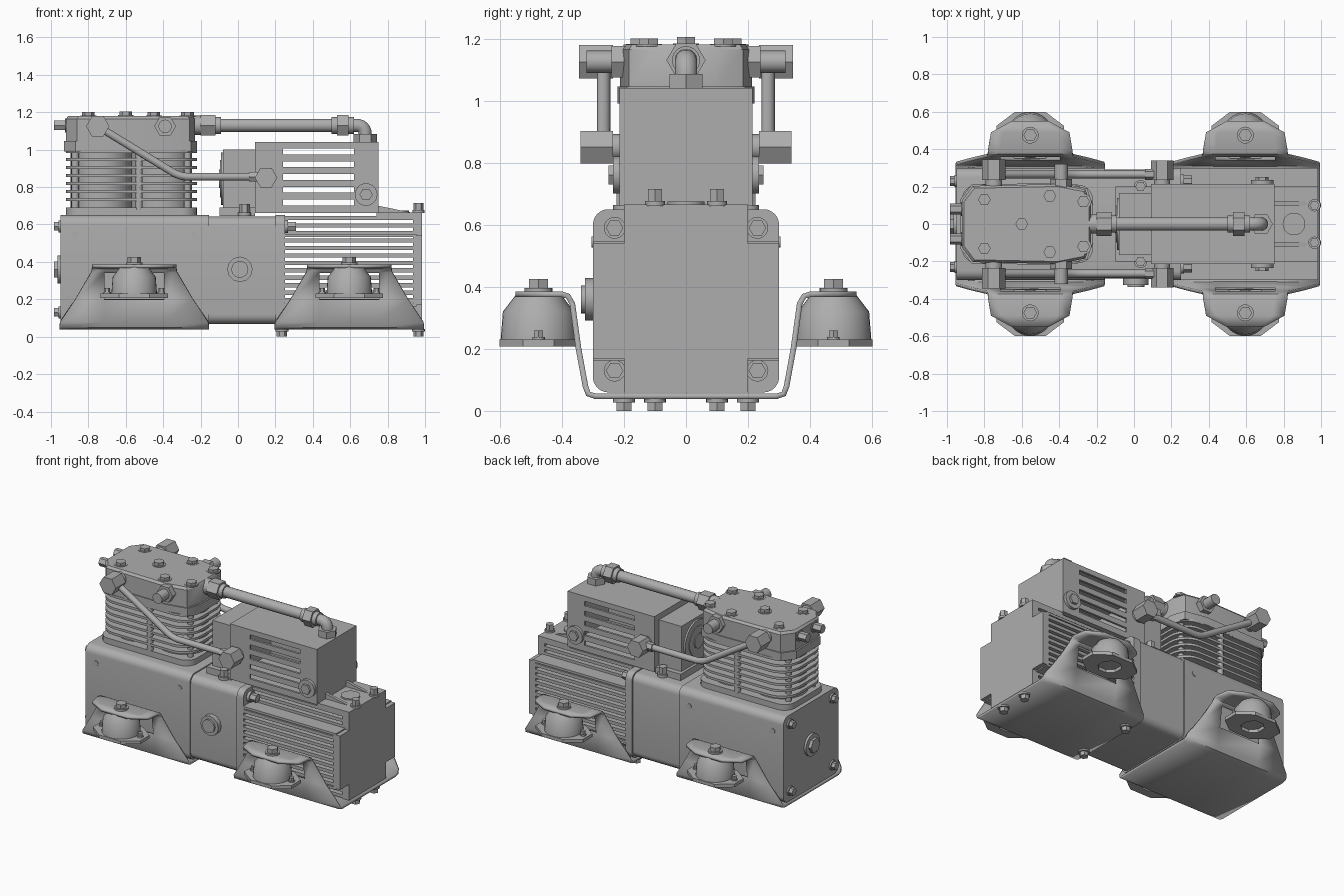
import bpy, bmesh, math
from mathutils import Vector

if "Cube" in bpy.data.objects:
    bpy.data.objects.remove(bpy.data.objects["Cube"])

GREY = (0.42, 0.42, 0.42, 1)
metal = bpy.data.materials.new("grey metal")
metal.use_nodes = True
metal.diffuse_color = GREY
metal.node_tree.nodes["Principled BSDF"].inputs["Base Color"].default_value = GREY
SIDES = (-1, 1)


def finish(name, mesh):
    mesh.materials.clear()
    mesh.materials.append(metal)
    ob = bpy.data.objects.new(name, mesh)
    bpy.context.scene.collection.objects.link(ob)
    return ob


def place(axis, a, b, t):
    return {"x": (t, a, b), "y": (a, t, b), "z": (a, b, t)}[axis]


def loft(name, axis, rings):
    """Rings are (outline, position along the axis); both ends are capped."""
    bm = bmesh.new()
    loops = [[bm.verts.new(place(axis, a, b, t)) for a, b in pts] for pts, t in rings]
    for lo, hi in zip(loops, loops[1:]):
        for i in range(len(lo)):
            j = (i + 1) % len(lo)
            bm.faces.new((lo[i], lo[j], hi[j], hi[i]))
    bm.faces.new(loops[0])
    bm.faces.new(loops[-1])
    bmesh.ops.recalc_face_normals(bm, faces=bm.faces)
    mesh = bpy.data.meshes.new(name)
    bm.to_mesh(mesh)
    bm.free()
    return finish(name, mesh)


def prism(name, axis, pts, lo, hi):
    return loft(name, axis, [(pts, lo), (pts, hi)])


def circle(a, b, r, n=32, turn=0.0):
    return [(a + r * math.cos(turn + math.tau * i / n),
             b + r * math.sin(turn + math.tau * i / n)) for i in range(n)]


def rounded(a, b, ha, hb, r, n=6):
    pts = []
    for k, (sa, sb) in enumerate(((1, 1), (-1, 1), (-1, -1), (1, -1))):
        for i in range(n + 1):
            t = math.pi / 2 * (k + i / n)
            pts.append((a + sa * (ha - r) + r * math.cos(t), b + sb * (hb - r) + r * math.sin(t)))
    return pts


def box(name, x0, x1, y0, y1, z0, z1):
    return prism(name, "z", [(x0, y0), (x1, y0), (x1, y1), (x0, y1)], z0, z1)


def cyl(name, axis, a, b, r, lo, hi, n=32):
    return prism(name, axis, circle(a, b, r, n), lo, hi)


def bolt(name, axis, a, b, r, lo, hi):
    """Washer followed by a hexagonal head."""
    mid = lo + (hi - lo) * 0.3
    cyl(name + "_washer", axis, a, b, r * 1.25, lo, mid, 20)
    cyl(name + "_head", axis, a, b, r, mid, hi, 6)


def pipe(name, pts, r):
    cu = bpy.data.curves.new(name, "CURVE")
    cu.dimensions = "3D"
    cu.bevel_depth = r
    cu.bevel_resolution = 5
    cu.use_fill_caps = True
    sp = cu.splines.new("POLY")
    # Round each inner corner with a short quadratic bend
    path = [Vector(pts[0])]
    for p, q, s in zip(pts, pts[1:], pts[2:]):
        p, q, s = Vector(p), Vector(q), Vector(s)
        a, b = q + (p - q).normalized() * 0.05, q + (s - q).normalized() * 0.05
        path += [a.lerp(q, i / 6).lerp(q.lerp(b, i / 6), i / 6) for i in range(7)]
    path.append(Vector(pts[-1]))
    sp.points.add(len(path) - 1)
    for pt, co in zip(sp.points, path):
        pt.co = (*co, 1)
    tmp = bpy.data.objects.new(name + "_path", cu)
    bpy.context.scene.collection.objects.link(tmp)
    mesh = bpy.data.meshes.new_from_object(tmp.evaluated_get(bpy.context.evaluated_depsgraph_get()))
    bpy.data.objects.remove(tmp)
    return finish(name, mesh)


# Crankcase, middle housing and motor flange
prism("crankcase", "x", rounded(0, 0.355, 0.3, 0.295, 0.05), -0.95, -0.155)
prism("middle_housing", "x", rounded(0, 0.355, 0.292, 0.287, 0.05), -0.155, 0.2)
prism("motor_flange", "x", rounded(0, 0.355, 0.3, 0.295, 0.05), 0.2, 0.25)
for s in SIDES:
    for z in (0.13, 0.59):
        bolt("crankcase_end_bolt", "x", s * 0.23, z, 0.026, -0.95, -0.985)
        bolt("flange_bolt", "x", s * 0.23, z, 0.028, 0.25, 0.31)
    for x in (-0.87, -0.235):
        cyl("side_dimple", "y", x, 0.545, 0.018, s * 0.298, s * 0.304, 16)
cyl("end_cover", "x", 0, 0.36, 0.075, -0.95, -0.965)
cyl("end_plug", "x", 0, 0.36, 0.05, -0.965, -0.985, 6)
cyl("sight_glass_collar", "y", 0.01, 0.36, 0.068, -0.29, -0.325, 12)
cyl("sight_glass", "y", 0.01, 0.36, 0.045, -0.325, -0.338)

# Motor cooling fins, narrower above and below the shoulders
for i in range(15):
    z = 0.075 + i * 0.04
    w = 0.3 if 0.16 < z < 0.54 else 0.2
    box("motor_fin", 0.25, 0.955, -w, w, z - 0.011, z + 0.011)
for s in SIDES:
    for z in (0.17, 0.54):
        box("motor_shoulder", 0.25, 0.955, s * 0.2, s * 0.3, z - 0.008, z + 0.008)
cross = [(0.3, 0.17), (0.3, 0.54), (0.2, 0.54), (0.2, 0.65)]
cross += [(-a, b) for a, b in reversed(cross)]
cross += [(-0.2, 0.06), (0.2, 0.06)]
cross.insert(8, (-0.2, 0.17))
cross.append((0.2, 0.17))
prism("motor_end_plate", "x", cross, 0.935, 0.985)
box("motor_top_plate", 0.74, 0.985, -0.2, 0.2, 0.645, 0.665)
cyl("motor_terminal", "z", 0.855, 0, 0.06, 0.665, 0.675)
for s in SIDES:
    prism("top_gusset", "y", [(0.75, 0.665), (0.92, 0.665), (0.75, 0.70)], s * 0.1, s * 0.12)
    bolt("top_plate_bolt", "z", 0.965, s * 0.1, 0.026, 0.66, 0.715)
    bolt("housing_top_bolt", "z", 0.035, s * 0.2, 0.028, 0.645, 0.71)
    bolt("underside_bolt", "z", 0.235, s * 0.2, 0.028, 0.04, 0.0)
    bolt("underside_bolt", "z", 0.965, s * 0.1, 0.028, 0.04, 0.0)

# Bent sheet brackets: stations of (y, z, half width) from tab edge to floor
HALF = [(0.55, 0.376, 0.1), (0.49, 0.376, 0.21), (0.40, 0.376, 0.225), (0.38, 0.37, 0.225),
        (0.366, 0.345, 0.23), (0.346, 0.2, 0.315), (0.324, 0.08, 0.395), (0.315, 0.055, 0.4),
        (0.29, 0.047, 0.4)]


def bracket(cx):
    stations = HALF + [(-y, z, w) for y, z, w in reversed(HALF)]
    bm = bmesh.new()
    rows = [[bm.verts.new((cx + dx, y, z)) for dx in (-w, -min(w * 0.7, 0.16), min(w * 0.7, 0.16), w)]
            for y, z, w in stations]
    window = (4, len(stations) - 6)
    for i, (p, q) in enumerate(zip(rows, rows[1:])):
        for k in range(3):
            if not (k == 1 and i in window):
                bm.faces.new((p[k], p[k + 1], q[k + 1], q[k]))
    bmesh.ops.recalc_face_normals(bm, faces=bm.faces)
    mesh = bpy.data.meshes.new("foot_bracket")
    bm.to_mesh(mesh)
    bm.free()
    mod = finish("foot_bracket", mesh).modifiers.new("thickness", "SOLIDIFY")
    mod.thickness = 0.018
    mod.offset = 0


for cx in (-0.555, 0.595):
    bracket(cx)
    for s in SIDES:
        y = s * 0.475
        # Rubber mount: octagonal foot and a hollow bell
        oct_out = circle(cx, y, 0.132, 32)
        foot = [(cx + dx * 0.18, y + dy * 0.125) for dx, dy in
                ((1, .4), (.45, 1), (-.45, 1), (-1, .4), (-1, -.4), (-.45, -1), (.45, -1), (1, -.4))]
        hole = [(cx + 0.075 * math.cos(math.pi / 8 + i * math.tau / 8),
                 y + 0.075 * math.sin(math.pi / 8 + i * math.tau / 8)) for i in range(8)]
        loft("mount_foot", "z", [(hole, 0.29), (hole, 0.208), (foot, 0.208), (foot, 0.23), (hole, 0.232)])
        loft("mount_bell", "z", [(circle(cx, y, 0.08), 0.23), (circle(cx, y, 0.122), 0.23),
                                 (circle(cx, y, 0.115), 0.32), (circle(cx, y, 0.075), 0.372)])
        bolt("mount_nut", "z", cx, y, 0.036, 0.385, 0.425)
        for d in SIDES:
            bolt("foot_bolt", "z", cx + d * 0.145, y, 0.016, 0.23, 0.26)

# Finned cylinder block
prism("cylinder_base", "z", rounded(-0.57, 0, 0.35, 0.21, 0.08), 0.645, 0.69)
for x in (-0.73, -0.41):
    cyl("cylinder_barrel", "z", x, 0, 0.165, 0.68, 1.0)
for i in range(7):
    z = 0.725 + i * 0.043
    prism("cylinder_fin", "z", rounded(-0.57, 0, 0.35, 0.215, 0.13), z, z + 0.016)
for x in (-0.87, -0.53, -0.27):
    for s in SIDES:
        cyl("cylinder_stud", "z", x, s * (0.195 if x == -0.53 else 0.13), 0.02, 0.68, 1.0, 12)

# Cylinder head with bolts
head = [(-0.93, -0.13), (-0.87, -0.21), (-0.4, -0.22), (-0.25, -0.19), (-0.22, -0.1)]
head += [(x, -y) for x, y in reversed(head)]
prism("valve_plate", "z", head, 0.99, 1.045)
inner = [(-0.57 + (x + 0.57) * 0.97, y * 0.97) for x, y in head]
loft("cylinder_head", "z", [(inner, 1.045), (inner, 1.165), ([(x * 0.97 - 0.017, y * 0.94) for x, y in inner], 1.18)])
bolt("head_bolt", "z", -0.6, 0, 0.034, 1.175, 1.205)
for s in SIDES:
    for x, y in ((-0.8, 0.13), (-0.45, 0.15), (-0.27, 0.12)):
        bolt("head_bolt", "z", x, s * y, 0.034, 1.175, 1.2)
    bolt("head_end_plug", "x", s * 0.08, 1.13, 0.03, -0.9, -0.985)
    # Side ports and the slanted pipes on both sides
    cyl("head_port", "y", -0.75, 1.125, 0.045, s * 0.19, s * 0.24)
    cyl("head_port_nut", "y", -0.75, 1.125, 0.062, s * 0.235, s * 0.345, 6)
    cyl("service_port", "y", -0.39, 1.125, 0.058, s * 0.19, s * 0.24, 6)
    cyl("service_plug", "y", -0.39, 1.125, 0.036, s * 0.24, s * 0.32, 12)
    pipe("side_pipe", [(-0.75, s * 0.265, 1.125), (-0.31, s * 0.265, 0.855), (0.15, s * 0.265, 0.855)], 0.021)
    cyl("cooler_port", "y", 0.15, 0.85, 0.042, s * 0.2, s * 0.25)
    cyl("cooler_port_nut", "y", 0.15, 0.85, 0.06, s * 0.235, s * 0.34, 6)
    cyl("pipe_sleeve", "x", s * 0.265, 0.855, 0.03, 0.06, 0.11, 6)

# Cooler cover with open louvres on both sides
box("cover_top", 0.09, 0.75, -0.215, 0.215, 1.02, 1.04)
box("cover_base", 0.09, 0.75, -0.215, 0.215, 0.66, 0.685)
box("cover_end", 0.73, 0.75, -0.215, 0.215, 0.685, 1.02)
box("cover_inner_end", 0.09, 0.11, -0.215, 0.215, 0.685, 1.02)
for s in SIDES:
    for x0, x1 in ((0.11, 0.24), (0.62, 0.73)):
        box("cover_side", x0, x1, s * 0.2, s * 0.215, 0.685, 1.02)
    for i in range(6):
        z = 0.665 + i * 0.068
        box("louvre", 0.24, 0.62, s * 0.2, s * 0.215, z, min(z + 0.037, 1.02))
    cyl("side_boss", "y", 0.685, 0.76, 0.06, s * 0.21, s * 0.235)
    cyl("side_boss_plug", "y", 0.685, 0.76, 0.035, s * 0.235, s * 0.25, 6)

# Fan housing behind the cover
box("fan_housing", -0.08, 0.09, -0.165, 0.165, 0.69, 1.0)
box("fan_foot", -0.1, 0.09, -0.2, 0.2, 0.645, 0.69)
for r, x in ((0.14, -0.092), (0.1, -0.096), (0.05, -0.102)):
    cyl("fan_guard", "x", 0, 0.845, r, -0.07, x)

# Discharge pipe from head to cooler
pipe("discharge_pipe", [(-0.25, 0, 1.13), (0.68, 0, 1.13), (0.68, 0, 1.04)], 0.036)
cyl("head_outlet", "x", 0, 1.13, 0.052, -0.26, -0.2, 12)
for x0, x1 in ((-0.2, -0.12), (0.53, 0.59)):
    cyl("discharge_nut", "x", 0, 1.13, 0.063, x0, x1, 6)
    cyl("discharge_collar", "x", 0, 1.13, 0.045, x0 - 0.03, x1 + 0.03)
cyl("elbow_nut", "z", 0.68, 0, 0.062, 1.04, 1.085, 6)

# Smooth shading with sharp edges kept
bpy.ops.object.select_all(action="DESELECT")
for ob in bpy.context.scene.objects:
    if ob.type == "MESH" and ob.data.materials and ob.data.materials[0] == metal:
        ob.select_set(True)
        bpy.context.view_layer.objects.active = ob
bpy.ops.object.shade_smooth_by_angle(angle=math.radians(35))
